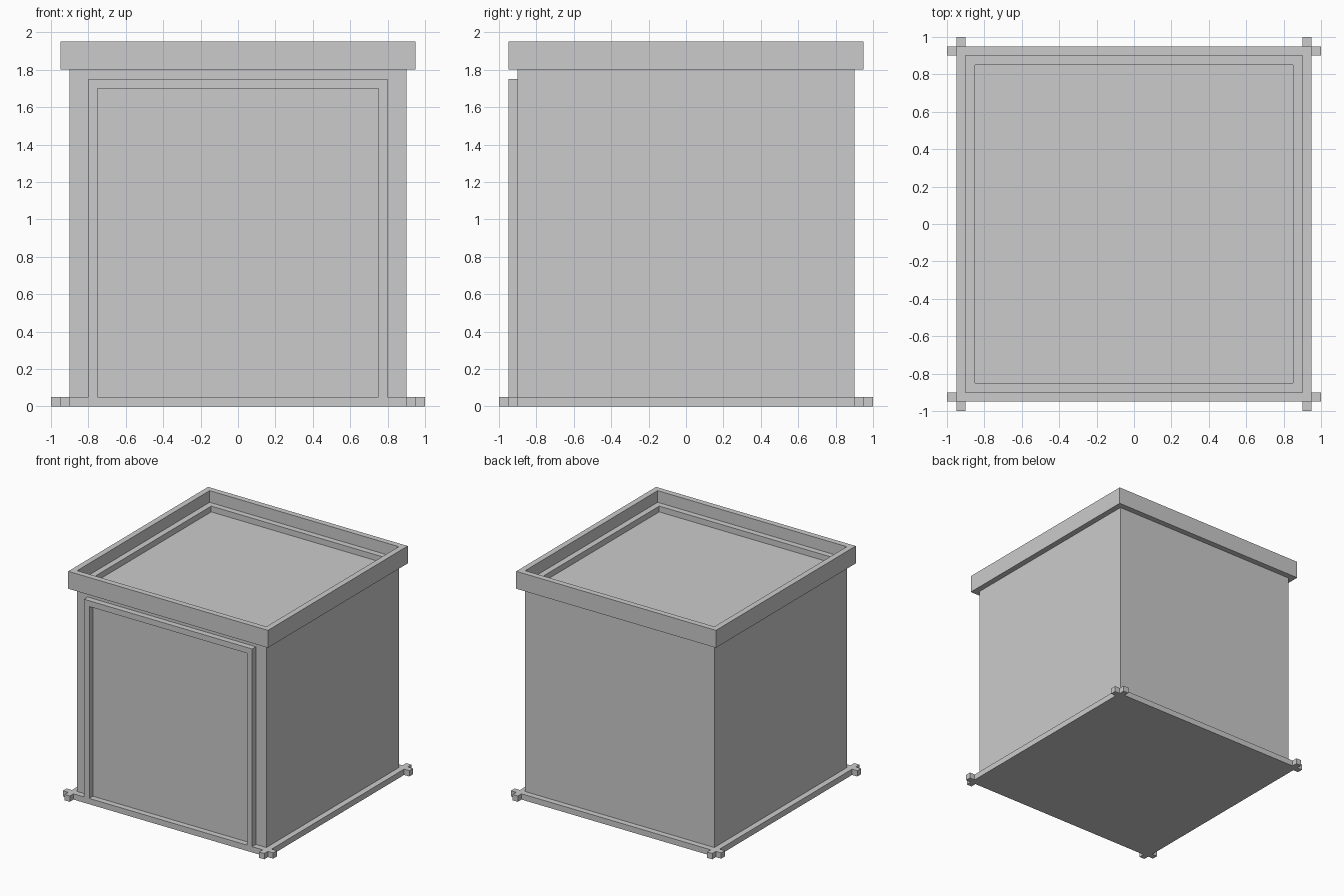
import bpy
import bmesh

if "Cube" in bpy.data.objects:
    bpy.data.objects.remove(bpy.data.objects["Cube"])


def make(name, verts, faces):
    mesh = bpy.data.meshes.new(name)
    bm = bmesh.new()
    vs = [bm.verts.new(v) for v in verts]
    for f in faces:
        bm.faces.new([vs[i] for i in f])
    bmesh.ops.recalc_face_normals(bm, faces=bm.faces)
    bm.to_mesh(mesh)
    bm.free()
    obj = bpy.data.objects.new(name, mesh)
    bpy.context.collection.objects.link(obj)
    return obj


def prism(name, outline, z0, z1):
    """Extrude a closed outline upward."""
    n = len(outline)
    verts = [(x, y, z) for z in (z0, z1) for x, y in outline]
    sides = [(i, (i + 1) % n, n + (i + 1) % n, n + i) for i in range(n)]
    return make(name, verts, sides + [tuple(range(n)), tuple(range(n, 2 * n))])


def box(name, x0, x1, y0, y1, z0, z1):
    return prism(name, [(x0, y0), (x1, y0), (x1, y1), (x0, y1)], z0, z1)


def square_ring(name, outer, inner, z0, z1):
    """Mitred square frame lying flat."""
    verts = [(sx * r, sy * r, z) for r, z in ((outer, z0), (outer, z1), (inner, z1), (inner, z0))
             for sx, sy in ((-1, -1), (1, -1), (1, 1), (-1, 1))]
    faces = []
    for k in range(4):
        for i in range(4):
            j, m = (i + 1) % 4, (k + 1) % 4
            faces.append((4 * k + i, 4 * k + j, 4 * m + j, 4 * m + i))
    return make(name, verts, faces)


# Main cube body
box("body", -0.9, 0.9, -0.9, 0.9, 0, 1.8)

# Roof: overhanging rim with a lower ledge inside it
square_ring("roof_rim", 0.95, 0.9, 1.8, 1.95)
square_ring("roof_ledge", 0.9, 0.85, 1.8, 1.85)

# Base rails crossing at the corners, with short projecting ends
for side, s in (("front", -1), ("back", 1)):
    a, b = sorted((s * 0.9, s * 0.95))
    box(f"base_rail_{side}", -1, 1, a, b, 0, 0.05)
    c, d = sorted((s * 0.95, s * 1.0))
    for end, (x0, x1) in (("left", (-0.95, -0.9)), ("right", (0.9, 0.95))):
        box(f"rail_end_{side}_{end}", x0, x1, c, d, 0, 0.05)
box("base_rail_left", -0.95, -0.9, -0.9, 0.9, 0, 0.05)
box("base_rail_right", 0.9, 0.95, -0.9, 0.9, 0, 0.05)

# Door surround on the front: an upside-down U standing on the base rail
outline = [(-0.8, 0.05), (-0.75, 0.05), (-0.75, 1.7), (0.75, 1.7),
           (0.75, 0.05), (0.8, 0.05), (0.8, 1.75), (-0.8, 1.75)]
frame = prism("door_frame", outline, -0.95, -0.9)
for v in frame.data.vertices:
    x, z, y = v.co
    v.co = (x, y, z)
frame.data.flip_normals()
